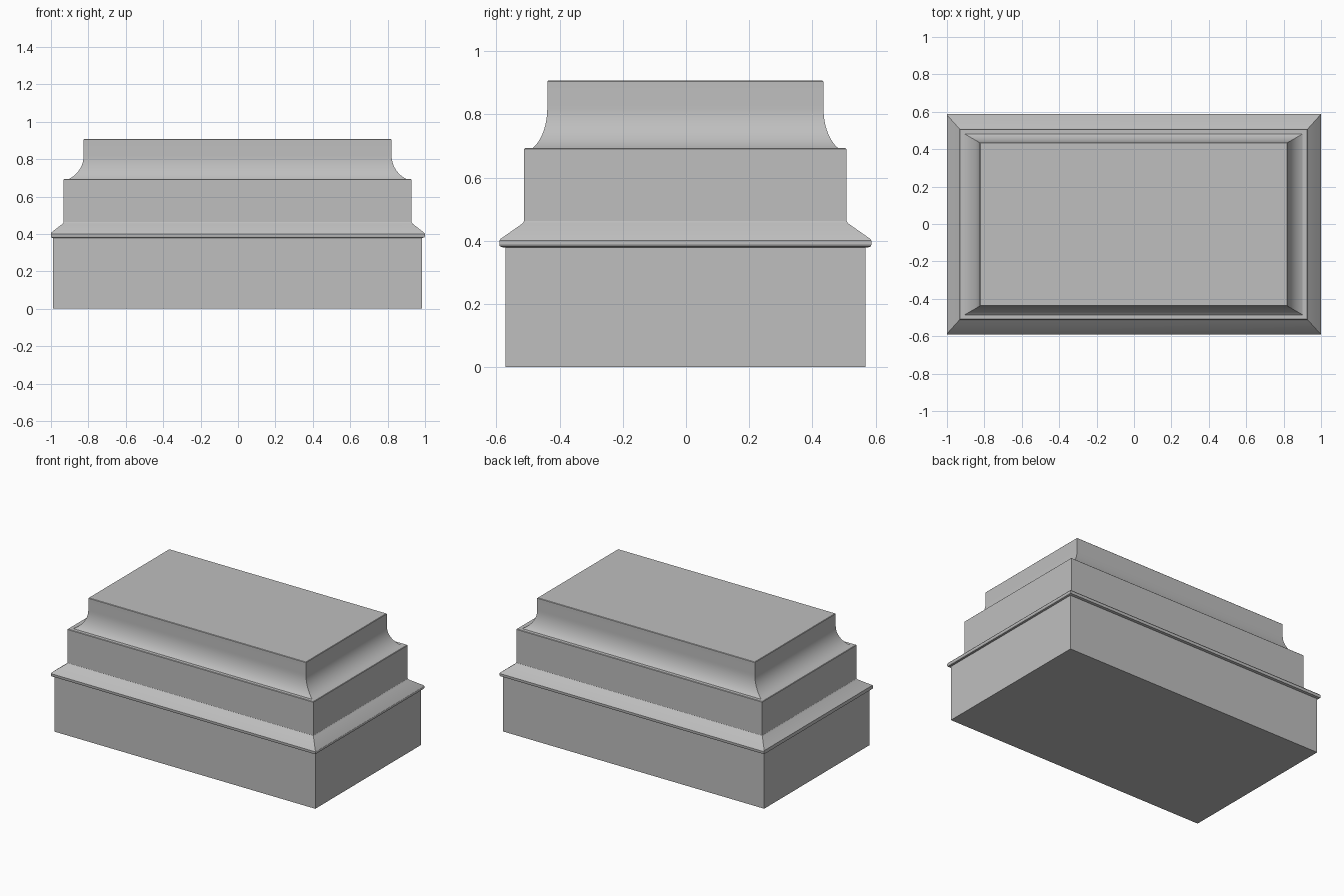
import bpy
import bmesh
from math import sin, cos, radians

cube = bpy.data.objects.get("Cube")
if cube:
    bpy.data.objects.remove(cube, do_unlink=True)

stone = bpy.data.materials.new("grey_stone")
stone.use_nodes = True
grey = (0.52, 0.52, 0.52, 1)
stone.diffuse_color = grey
stone.node_tree.nodes["Principled BSDF"].inputs["Base Color"].default_value = grey

CENTRE = (-0.002, -0.002)


def stacked_rings(name, rings):
    """Skin rectangular rings (half width, half depth, height) and cap both ends."""
    bm = bmesh.new()
    loops = []
    for hx, hy, z in rings:
        corners = ((-1, -1), (1, -1), (1, 1), (-1, 1))
        # the widest ring spans the full length, so clamp to it
        loops.append([bm.verts.new((max(-1, min(1, sx * hx + CENTRE[0])),
                                    sy * hy + CENTRE[1], z)) for sx, sy in corners])
    for low, high in zip(loops, loops[1:]):
        for i in range(4):
            j = (i + 1) % 4
            bm.faces.new((low[i], low[j], high[j], high[i]))
    bm.faces.new(loops[0][::-1])
    bm.faces.new(loops[-1])
    mesh = bpy.data.meshes.new(name)
    bm.to_mesh(mesh)
    bm.free()
    mesh.materials.append(stone)
    obj = bpy.data.objects.new(name, mesh)
    bpy.context.collection.objects.link(obj)
    bpy.ops.object.select_all(action="DESELECT")
    obj.select_set(True)
    bpy.context.view_layer.objects.active = obj
    bpy.ops.object.shade_smooth_by_angle(angle=radians(30))
    return obj


# Plain lower block
stacked_rings("plinth", [(0.987, 0.570, 0), (0.987, 0.570, 0.385)])

# Projecting lip with a sloped top running into the middle block
stacked_rings("lip_moulding", [
    (0.990, 0.578, 0.379), (0.998, 0.587, 0.382), (1.002, 0.589, 0.388),
    (1.002, 0.589, 0.400), (0.998, 0.585, 0.406),
    (0.935, 0.515, 0.455), (0.930, 0.510, 0.463)])

# Middle block with slightly eased top edge
stacked_rings("middle_block", [
    (0.930, 0.510, 0.455), (0.930, 0.510, 0.690), (0.927, 0.507, 0.693)])

# Concave cap: an arc that ends vertical under a straight band
SWEEP, STEPS = radians(66), 12
cove = []
for i in range(STEPS + 1):
    t = SWEEP * (1 - i / STEPS)
    out = (1 - cos(t)) / (1 - cos(SWEEP))
    cove.append((0.823 + 0.083 * out, 0.437 + 0.048 * out,
                 0.820 - 0.128 * sin(t) / sin(SWEEP)))
stacked_rings("cove_cap", cove + [(0.823, 0.437, 0.904), (0.820, 0.434, 0.907)])
